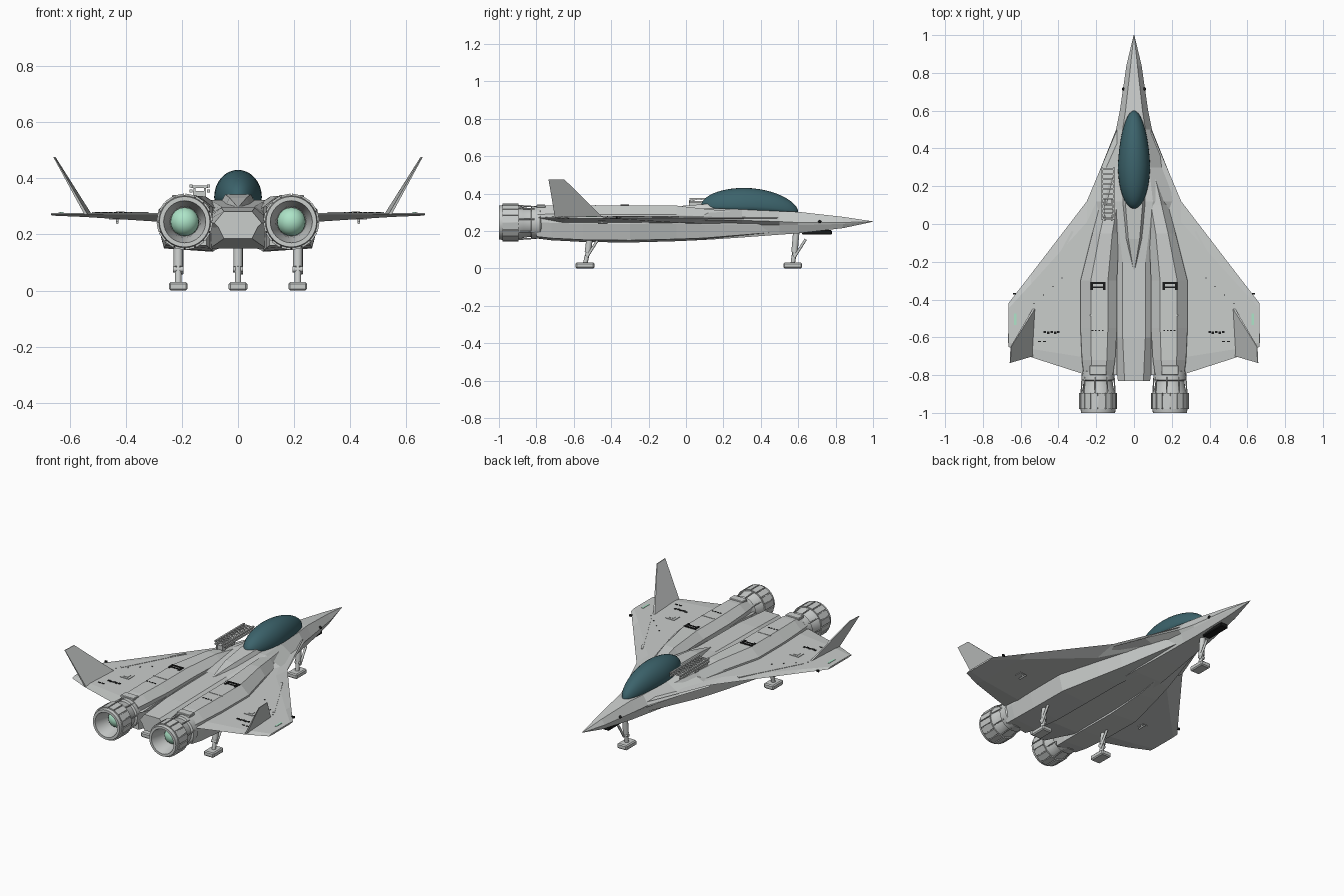
import bpy, bmesh, math
from mathutils import Vector, Matrix

if "Cube" in bpy.data.objects:
    bpy.data.objects.remove(bpy.data.objects["Cube"])


def mat(name, r, g, b):
    m = bpy.data.materials.new(name)
    m.diffuse_color = (r, g, b, 1)
    m.use_nodes = True
    m.node_tree.nodes["Principled BSDF"].inputs["Base Color"].default_value = m.diffuse_color
    return m


GREY = mat("hull grey", 0.59, 0.61, 0.60)
DARK = mat("dark slot", 0.010, 0.011, 0.011)
TEAL = mat("canopy teal", 0.045, 0.125, 0.148)
MINT = mat("engine mint", 0.42, 0.78, 0.58)


def finish(name, bm, m, smooth=None):
    bmesh.ops.recalc_face_normals(bm, faces=bm.faces[:])
    me = bpy.data.meshes.new(name)
    bm.to_mesh(me)
    bm.free()
    ob = bpy.data.objects.new(name, me)
    bpy.context.collection.objects.link(ob)
    me.materials.append(m)
    if smooth:
        bpy.context.view_layer.objects.active = ob
        ob.select_set(True)
        bpy.ops.object.shade_smooth_by_angle(angle=math.radians(smooth))
        ob.select_set(False)
    return ob


def loft(name, rings, m, smooth=None):
    """Skin a row of equal-sized point rings and cap both ends."""
    bm = bmesh.new()
    vs = [[bm.verts.new(p) for p in r] for r in rings]
    n = len(vs[0])
    for a, b in zip(vs, vs[1:]):
        for i in range(n):
            j = (i + 1) % n
            bm.faces.new((a[i], a[j], b[j], b[i]))
    bm.faces.new(vs[0])
    bm.faces.new(vs[-1])
    return finish(name, bm, m, smooth)


def boxes(name, items, m, bevel=0):
    """One object from boxes given as (centre, size, optional turn about z)."""
    bm = bmesh.new()
    for c, s, *turn in items:
        mx = Matrix.Translation(c) @ Matrix.Rotation(turn[0] if turn else 0, 4, 'Z')
        bmesh.ops.create_cube(bm, size=1, matrix=mx @ Matrix.Diagonal((*s, 1)))
    if bevel:
        bmesh.ops.bevel(bm, geom=bm.edges[:], offset=bevel, segments=1, affect='EDGES')
    return finish(name, bm, m)


def rods(name, items, m, seg=10):
    """One object from cylinders given as (start, end, radius)."""
    bm = bmesh.new()
    for a, b, r in items:
        a, b = Vector(a), Vector(b)
        q = (b - a).to_track_quat('Z', 'Y').to_matrix().to_4x4()
        bmesh.ops.create_cone(bm, cap_ends=True, segments=seg, radius1=r, radius2=r,
                              depth=(b - a).length,
                              matrix=Matrix.Translation((a + b) / 2) @ q)
    return finish(name, bm, m, 40)


def ball(name, c, r, m, seg=24):
    bm = bmesh.new()
    bmesh.ops.create_uvsphere(bm, u_segments=seg, v_segments=seg // 2, radius=r,
                              matrix=Matrix.Translation(c))
    return finish(name, bm, m, 60)


# Fuselage: y, edge half-width, edge z, top half-width, top z, bottom half-width, bottom z
body = [(1.0, .002, .25, .001, .251, .001, .249), (.84, .04, .245, .018, .275, .024, .215),
        (.6, .075, .245, .045, .302, .05, .187), (.5, .095, .25, .06, .305, .06, .180),
        (.3, .175, .256, .08, .315, .08, .165), (.12, .245, .258, .10, .322, .10, .153),
        (-.2, .14, .25, .06, .30, .10, .15), (-.6, .12, .245, .06, .295, .10, .15),
        (-.83, .085, .24, .05, .282, .05, .185)]


def body_ring(y, we, ze, wt, zt, wb, zb):
    wm, zm = min(we * .95, wb + .02), ze - .25 * (ze - zb)   # shelf under the strake
    half = [(wt, zt), (we, ze), (wm, zm), (wb, zb)]
    return [(x, y, z) for x, z in half] + [(-x, y, z) for x, z in reversed(half)]


loft("fuselage", [body_ring(*r) for r in body], GREY)

# Spine fairing behind the canopy
loft("spine", [[(w, y, .29), (w * .6, y, z), (-w * .6, y, z), (-w, y, .29)] for y, w, z in
               [(.3, .08, .34), (.1, .075, .343), (-.08, .05, .33), (-.24, .006, .30)]], GREY)

# Canopy: egg-shaped bubble with a flattened sill, tapering to the front
bm = bmesh.new()
bmesh.ops.create_uvsphere(bm, u_segments=32, v_segments=20, radius=1,
                          matrix=Matrix.Rotation(math.pi / 2, 4, 'X'))
for v in bm.verts:
    x, y, z = v.co
    fwd = max(y, 0)
    v.co = (x * .085 * (1 - .12 * fwd), .31 + y * (.29 if y > 0 else .23),
            max(.302, .332 - .03 * fwd ** 2 + z * (.098 if z > 0 else .05)))
finish("canopy", bm, TEAL, 60)


def nacelle_ring(s, y, xi, xo, zb, zt):
    w, h = xo - xi, zt - zb
    pts = [(xi, zb), (xi, zt - .2 * h), (xi + .25 * w, zt), (xo - .28 * w, zt),
           (xo, zt - .25 * h), (xo + .02 * w, zb + .5 * h), (xo - .1 * w, zb + .06 * h)]
    return [(s * x, y, z) for x, z in pts]


def wing_ring(s, x, le, te, zb):
    c = le - te
    return [(s * x, le, .270), (s * x, le - .12 * c, .277), (s * x, te + .1 * c, .277),
            (s * x, te, .270), (s * x, te + .15 * c, zb), (s * x, le - .15 * c, zb)]


for s, side in ((1, "right"), (-1, "left")):
    X = s * .19
    # Engine nacelle
    loft(side + "_nacelle", [nacelle_ring(s, *r) for r in [
        (.45, .04, .075, .185, .285), (.1, .06, .18, .152, .318), (-.05, .08, .22, .145, .335),
        (-.3, .09, .283, .138, .337), (-.55, .09, .283, .141, .337),
        (-.72, .10, .275, .15, .337), (-.8, .112, .265, .16, .33)]], GREY)
    # Wing with forward strake
    loft(side + "_wing", [wing_ring(s, *r) for r in [
        (.09, .5, -.80, .235), (.25, .12, -.80, .243), (.545, -.265, -.705, .262),
        (.665, -.42, -.65, .267)]], GREY)
    # Canted tail fin
    loft(side + "_fin", [[(s * (x0 - t), ya, z), (s * (x1 - t), yb, z), (s * (x1 + t), yb, z),
                          (s * (x0 + t), ya, z)] for x0, x1, ya, yb, z, t in
                         [(.525, .54, -.44, -.70, .268, .006), (.652, .656, -.65, -.735, .475, .002)]],
         GREY)

    # Nozzle shell with hollow throat, turned about the engine axis
    prof = [(.07, -.76), (.086, -.78), (.088, -.825), (.076, -.83), (.082, -.87), (.094, -.9),
            (.096, -.96), (.090, -1.0), (.075, -1.0), (.064, -.95), (.056, -.90), (.052, -.86)]
    N = 32
    loft(side + "_nozzle", [[(X + r * math.cos(2 * math.pi * i / N), y,
                              .245 + r * math.sin(2 * math.pi * i / N)) for i in range(N)]
                            for r, y in prof], GREY, 30)
    # Overlapping petals and actuator rods round the nozzle
    bm = bmesh.new()
    rod_list = []
    for k in range(16):
        m = (Matrix.Translation((X, 0, .245))
             @ Matrix.Rotation(2 * math.pi * (k + .5) / 16, 4, 'Y'))
        bmesh.ops.create_cube(bm, size=1, matrix=m @ Matrix.Translation((0, -.938, .0945))
                              @ Matrix.Diagonal((.033, .085, .009, 1)))
        if k % 2:
            rod_list.append((m @ Vector((0, -.81, .086)), m @ Vector((0, -.9, .092)), .004))
    finish(side + "_nozzle_petals", bm, GREY)
    rods(side + "_nozzle_actuators", rod_list, GREY, 6)
    ball(side + "_engine_glow", (X, -.892, .245), .051, MINT)
    # Armour plate over the nozzle root
    boxes(side + "_engine_shroud", [((X, -.775, .332), (.09, .05, .016))], GREY, .003)

    # Top vents, dashes and markings
    zt, zw = .338, .278
    slots = [((X, -.312, zt), (.08, .012, .006)), ((X, -.335, zt), (.07, .006, .006))]
    slots += [((X + d, -.33, zt), (.012, .04, .006)) for d in (-.033, .033)]
    slots += [((X + d, -.563, zt), (.009, .005, .004)) for d in (-.03, -.012, .006, .024)]
    slots += [((s * (.40 + i * .018), -.572 - .004 * (i % 2), zw), (.013, .012, .004))
              for i in range(5)]
    slots += [((s * x, -.623, zw), (.016, .006, .004)) for x in (.475, .5)]
    slots += [((s * (.53 - i * .05), -.42 + i * .045, zw), (.005, .005, .004)) for i in range(4)]
    slots += [((s * .632, -.37, .272), (.016, .008, .012))]
    boxes(side + "_vents_and_markings", slots, DARK)
    # Raised seams: nacelle band, wing stiffener, access hatches above and below
    hx, hy = s * .42, -.47
    boxes(side + "_panels", [((X, -.483, zt - .001), (.085, .006, .004)),
                             ((s * .42, -.215, .276), (.012, .40, .006), s * .495),
                             ((hx, hy, zw), (.06, .055, .004)),
                             ((hx, hy, zw + .002), (.03, .028, .004)),
                             ((s * .44, -.45, .257), (.04, .04, .008))], GREY)
    boxes(side + "_wing_light", [((s * .628, -.505, .277), (.012, .06, .004))], MINT)
    # Small wing pylon and tip rail
    rods(side + "_wing_pods", [((s * .662, -.63, .272), (s * .662, -.58, .272), .005),
                               ((s * .43, -.47, .242), (s * .43, -.42, .242), .005),
                               ((s * .43, -.45, .242), (s * .43, -.45, .265), .005)], GREY)
    ball(side + "_nose_sensor", (s * .056, .715, .25), .009, DARK, 12)


# Landing gear: foot, two-stage leg, brace
def gear(name, x, y, lean):
    boxes(name + "_foot", [((x, y, .015), (.066, .1, .03))], GREY, .006)
    rods(name + "_leg", [((x, y, .02), (x, y + lean * .6, .10), .012),
                         ((x, y + lean * .5, .085), (x, y + lean, .2), .017),
                         ((x + .012, y + .01, .06), (x + .012, y + .07, .155), .007),
                         ((x - .018, y + .01, .075), (x + .018, y + .01, .075), .01)], GREY)


gear("nose_gear", 0, .57, .02)
gear("right_gear", .213, -.54, .03)
gear("left_gear", -.213, -.54, .03)

# Chin gun
boxes("chin_gun", [((0, .70, .192), (.05, .16, .024))], DARK, .004)

# Folded boarding ladder beside the canopy
lad = [((x, .16, z), (.01, .28, .01)) for x in (-.168, -.105) for z in (.355, .372)]
lad += [((-.1365, .03 + i * .026, .37), (.06, .008, .008)) for i in range(11)]
lad += [((x, y, .345), (.007, .03, .04)) for x in (-.155, -.118) for y in (.03, .12)]
lad += [((-.137, .06, .342), (.045, .08, .025))]
boxes("boarding_ladder", lad, GREY)
